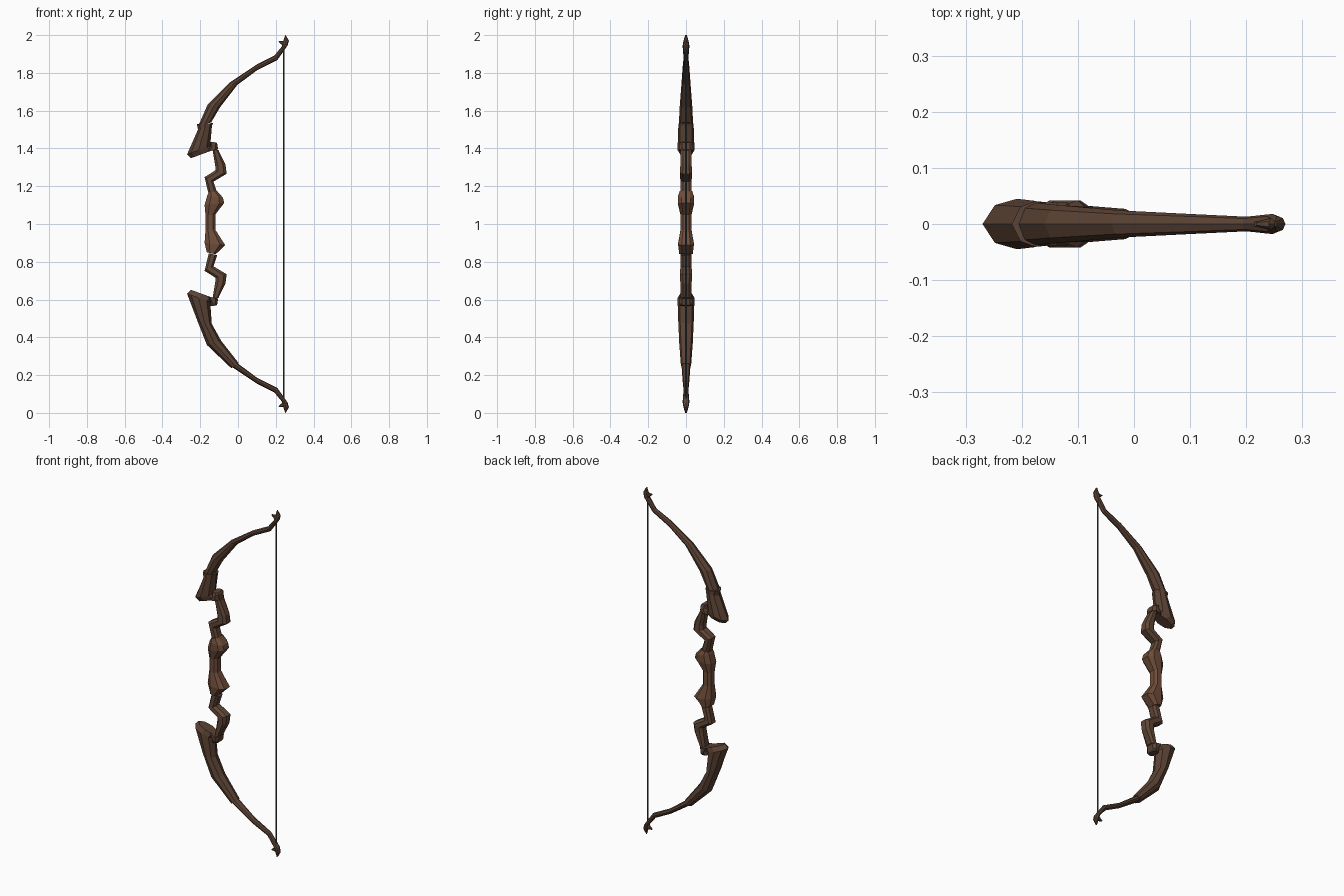
import bpy, bmesh
from mathutils import Vector

if "Cube" in bpy.data.objects:
    bpy.data.objects.remove(bpy.data.objects["Cube"])


def material(name, rgb):
    m = bpy.data.materials.new(name)
    m.diffuse_color = (*rgb, 1)
    m.use_nodes = True
    m.node_tree.nodes["Principled BSDF"].inputs["Base Color"].default_value = m.diffuse_color
    return m


LIMB = material("dark_wood", (0.105, 0.055, 0.034))
RISER = material("mid_wood", (0.12, 0.063, 0.038))
GRIP = material("grip_wood", (0.16, 0.075, 0.043))
CORD = material("cord", (0.06, 0.07, 0.065))

# Cross-sections: (fraction from outer to inner edge, fraction of half width)
RIDGED = [(0, 0), (.18, .75), (.5, 1), (.85, .75), (1, 0)]
CHAMFERED = [(0, .55), (.25, 1), (.75, 1), (1, .55)]


def loft(name, stations, profile, mat, flip=False):
    """Station: outer x, z, inner x, z, half width. flip mirrors about z = 1."""
    bm = bmesh.new()
    section = profile + [(t, -w) for t, w in reversed(profile) if w > 0]
    rings = []
    for ox, oz, ix, iz, hw in stations:
        if flip:
            oz, iz = 2 - oz, 2 - iz
        a, b = Vector((ox, 0, oz)), Vector((ix, 0, iz))
        rings.append([bm.verts.new(a.lerp(b, t) + Vector((0, w * hw, 0)))
                      for t, w in section])
    n = len(section)
    for r, s in zip(rings, rings[1:]):
        for i in range(n):
            j = (i + 1) % n
            bm.faces.new((r[i], r[j], s[j], s[i]))
    bm.faces.new(rings[0])
    bm.faces.new(rings[-1])
    bmesh.ops.recalc_face_normals(bm, faces=bm.faces)
    me = bpy.data.meshes.new(name)
    bm.to_mesh(me)
    bm.free()
    me.materials.append(mat)
    ob = bpy.data.objects.new(name, me)
    bpy.context.collection.objects.link(ob)
    return ob


# Flared limb root, then the curved limb out to the nock
root = [(-.250, .652, -.125, .606, .032),
        (-.270, .632, -.147, .585, .045)]
limb = [(-.210, .480, -.142, .462, .038),
        (-.160, .366, -.095, .382, .033),
        (-.040, .248, -.004, .264, .024),
        (.098, .156, .098, .188, .018),
        (.193, .108, .208, .132, .013),
        (.232, .060, .262, .056, .018),
        (.238, .036, .270, .030, .014),
        (.250, .000, .254, .003, .005)]
sleeve_low = [(-.218, .495, -.139, .472, .041),
              (-.165, .360, -.090, .383, .036),
              (-.035, .236, .003, .264, .027)]
sleeve_up = [(-.212, .500, -.138, .480, .041),
             (-.218, .470, -.132, .466, .041)]

# Zigzag riser arm, connecting collar and nock prong
arm = [(-.137, .595, -.103, .610, .030),
       (-.120, .695, -.066, .685, .030),
       (-.120, .716, -.060, .734, .032),
       (-.177, .752, -.130, .776, .030),
       (-.155, .845, -.110, .835, .028)]
collar = [(-.148, .565, -.115, .568, .030),
          (-.145, .590, -.110, .575, .038),
          (-.165, .617, -.105, .605, .038)]
prong = [(.240, .058, .246, .030, .010),
         (.214, .036, .218, .032, .004)]

for side, flip, sleeve, start in (("lower", False, sleeve_low, 0),
                                  ("upper", True, sleeve_up, 0)):
    loft(side + "_limb_root", root + sleeve, RIDGED, LIMB, flip)
    loft(side + "_limb", limb[start:], RIDGED, LIMB, flip)
    loft(side + "_riser_arm", arm, CHAMFERED, RISER, flip)
    loft(side + "_collar", collar, CHAMFERED, LIMB, flip)
    loft(side + "_nock_prong", prong, CHAMFERED, LIMB, flip)

# Hand grip with a wide swell at each end
grip = [(-.155, 1.165, -.112, 1.176, .034),
        (-.163, 1.150, -.080, 1.140, .042),
        (-.177, 1.100, -.073, 1.112, .042),
        (-.172, 1.045, -.120, 1.050, .029),
        (-.172, .970, -.120, .970, .029),
        (-.177, .900, -.068, .888, .042),
        (-.165, .850, -.118, .840, .036)]
loft("hand_grip", grip, CHAMFERED, GRIP)

# Bowstring
bpy.ops.mesh.primitive_cylinder_add(vertices=6, radius=.004, depth=1.89,
                                    location=(.243, 0, 1))
string = bpy.context.object
string.name = "bowstring"
string.data.materials.append(CORD)
